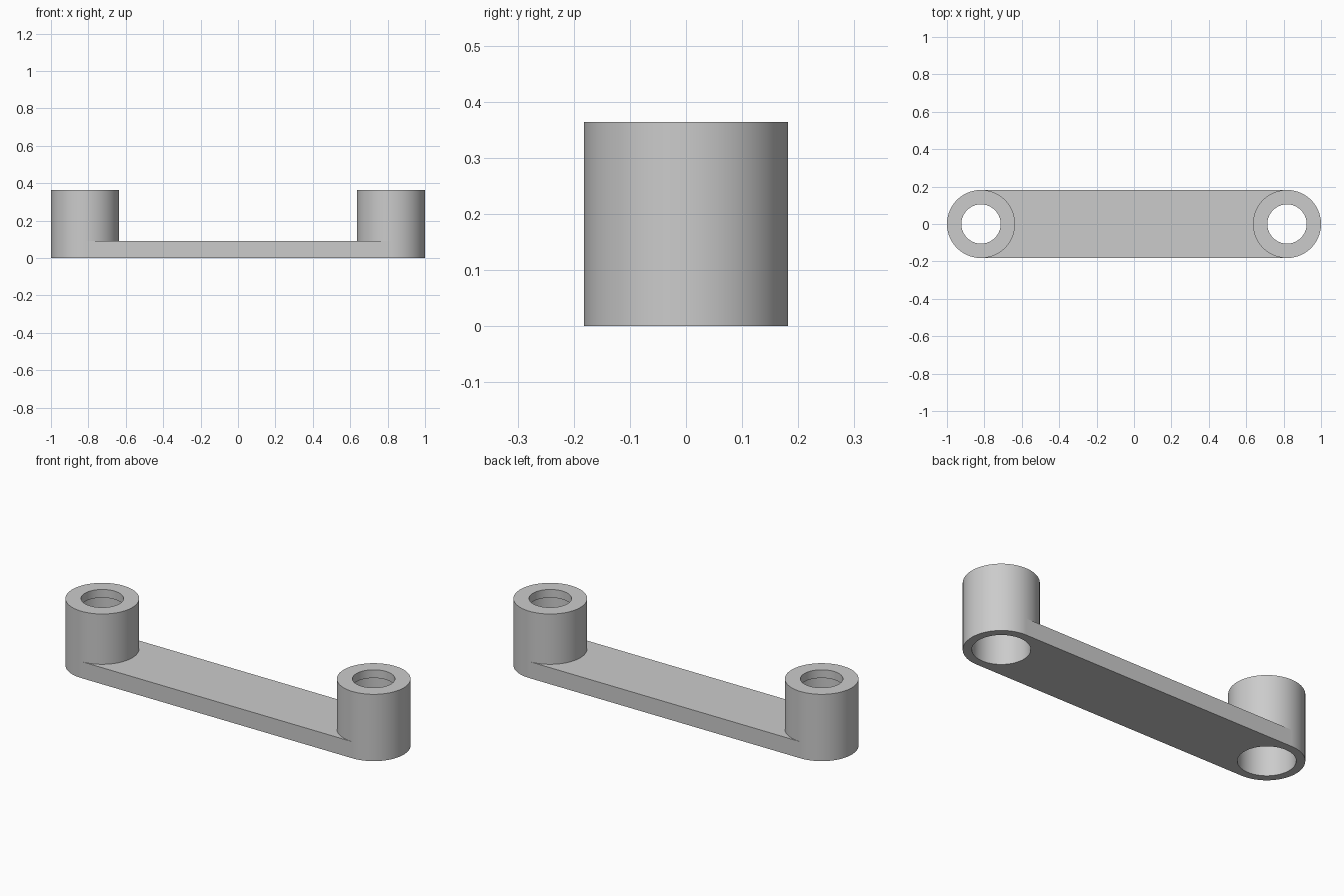
import bpy, bmesh, math

if "Cube" in bpy.data.objects:
    bpy.data.objects.remove(bpy.data.objects["Cube"], do_unlink=True)

SEGMENTS = 96
CENTRE = 0.818        # distance of each post from the middle
RADIUS = 0.182        # outer radius of posts, half width of bar
HEIGHT = 0.364
BAR_HEIGHT = 0.09
LIP_RADIUS = 0.105    # narrow opening at the top
BORE_RADIUS = 0.139   # wide bore open at the bottom
LIP_THICKNESS = 0.045

grey = bpy.data.materials.new("plain grey")
grey.use_nodes = True
colour = (0.6, 0.6, 0.6, 1)
grey.diffuse_color = colour
grey.node_tree.nodes["Principled BSDF"].inputs["Base Color"].default_value = colour


def finish(bm, name):
    mesh = bpy.data.meshes.new(name)
    bm.to_mesh(mesh)
    bm.free()
    mesh.materials.append(grey)
    obj = bpy.data.objects.new(name, mesh)
    bpy.context.collection.objects.link(obj)
    bpy.ops.object.select_all(action="DESELECT")
    obj.select_set(True)
    bpy.context.view_layer.objects.active = obj
    bpy.ops.object.shade_smooth_by_angle(angle=math.radians(30))
    return obj


def hollow_post(name, x):
    """Turned tube with an inward lip at the top."""
    profile = [(RADIUS, 0), (RADIUS, HEIGHT), (LIP_RADIUS, HEIGHT),
               (LIP_RADIUS, HEIGHT - LIP_THICKNESS),
               (BORE_RADIUS, HEIGHT - LIP_THICKNESS), (BORE_RADIUS, 0)]
    bm = bmesh.new()
    rings = []
    for i in range(SEGMENTS):
        a = math.tau * i / SEGMENTS
        rings.append([bm.verts.new((r * math.cos(a), r * math.sin(a), z))
                      for r, z in profile])
    for i in range(SEGMENTS):
        here, after = rings[i], rings[(i + 1) % SEGMENTS]
        for j in range(len(profile)):
            k = (j + 1) % len(profile)
            bm.faces.new((here[j], after[j], after[k], here[k]))
    bmesh.ops.recalc_face_normals(bm, faces=bm.faces)
    finish(bm, name).location.x = x


def connecting_bar():
    """Flat bar whose ends wrap the inner half of each post."""
    bm = bmesh.new()
    rows = []
    half = SEGMENTS // 2
    for i in range(half + 1):
        a = math.pi * i / half - math.pi / 2
        x, y = CENTRE - RADIUS * math.cos(a), RADIUS * math.sin(a)
        rows.append([bm.verts.new((sx * x, y, z))
                     for z in (0, BAR_HEIGHT) for sx in (-1, 1)])
    for (lb, rb, lt, rt), (lb2, rb2, lt2, rt2) in zip(rows, rows[1:]):
        bm.faces.new((lt, rt, rt2, lt2))
        bm.faces.new((lb, lb2, rb2, rb))
    lb, rb, lt, rt = rows[0]
    bm.faces.new((lb, rb, rt, lt))
    lb, rb, lt, rt = rows[-1]
    bm.faces.new((rb, lb, lt, rt))
    finish(bm, "connecting_bar")


connecting_bar()
hollow_post("left_post", CENTRE)
hollow_post("right_post", -CENTRE)
